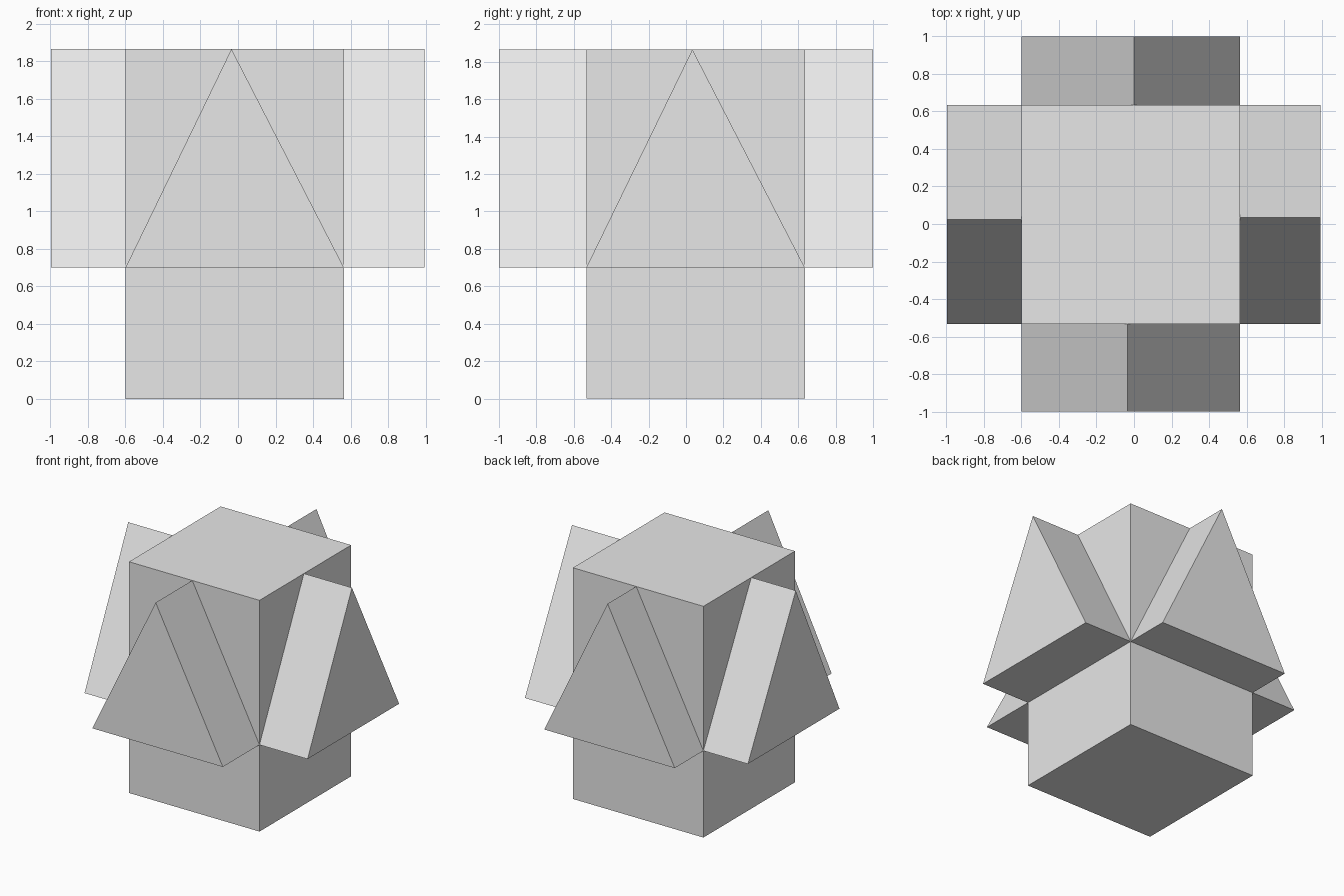
import bpy
import bmesh
from mathutils import Vector

cube = bpy.data.objects.get("Cube")
if cube:
    bpy.data.objects.remove(cube, do_unlink=True)

grey = bpy.data.materials.new("plain_grey")
grey.use_nodes = True
tone = (0.8, 0.8, 0.8, 1)
grey.diffuse_color = tone
grey.node_tree.nodes["Principled BSDF"].inputs["Base Color"].default_value = tone

# Body limits and the height where the gables start
X0, X1, Y0, Y1 = -0.6, 0.565, -0.533, 0.635
BASE, TOP = 0.7, 1.866


def extrude_profile(name, points, offset):
    """Closed flat-faced solid swept from a planar outline."""
    bm = bmesh.new()
    face = bm.faces.new([bm.verts.new(p) for p in points])
    result = bmesh.ops.extrude_face_region(bm, geom=[face], use_keep_orig=True)
    moved = [v for v in result["geom"] if isinstance(v, bmesh.types.BMVert)]
    bmesh.ops.translate(bm, verts=moved, vec=Vector(offset))
    bmesh.ops.recalc_face_normals(bm, faces=bm.faces)
    mesh = bpy.data.meshes.new(name)
    bm.to_mesh(mesh)
    bm.free()
    mesh.materials.append(grey)
    obj = bpy.data.objects.new(name, mesh)
    bpy.context.collection.objects.link(obj)
    return obj


# Central block
extrude_profile("body", [(X0, Y0, 0), (X1, Y0, 0), (X1, Y1, 0), (X0, Y1, 0)], (0, 0, TOP))

# Front and back gables
for name, wall, reach, apex in (("front_gable", Y0, -1, -0.035), ("back_gable", Y1, 1, 0)):
    outline = [(X0, wall, BASE), (X1, wall, BASE), (apex, wall, TOP)]
    extrude_profile(name, outline, (0, reach - wall, 0))

# Side gables
for name, wall, reach, apex in (("right_gable", X0, -0.997, 0.024), ("left_gable", X1, 0.994, 0.034)):
    outline = [(wall, Y0, BASE), (wall, Y1, BASE), (wall, apex, TOP)]
    extrude_profile(name, outline, (reach - wall, 0, 0))
